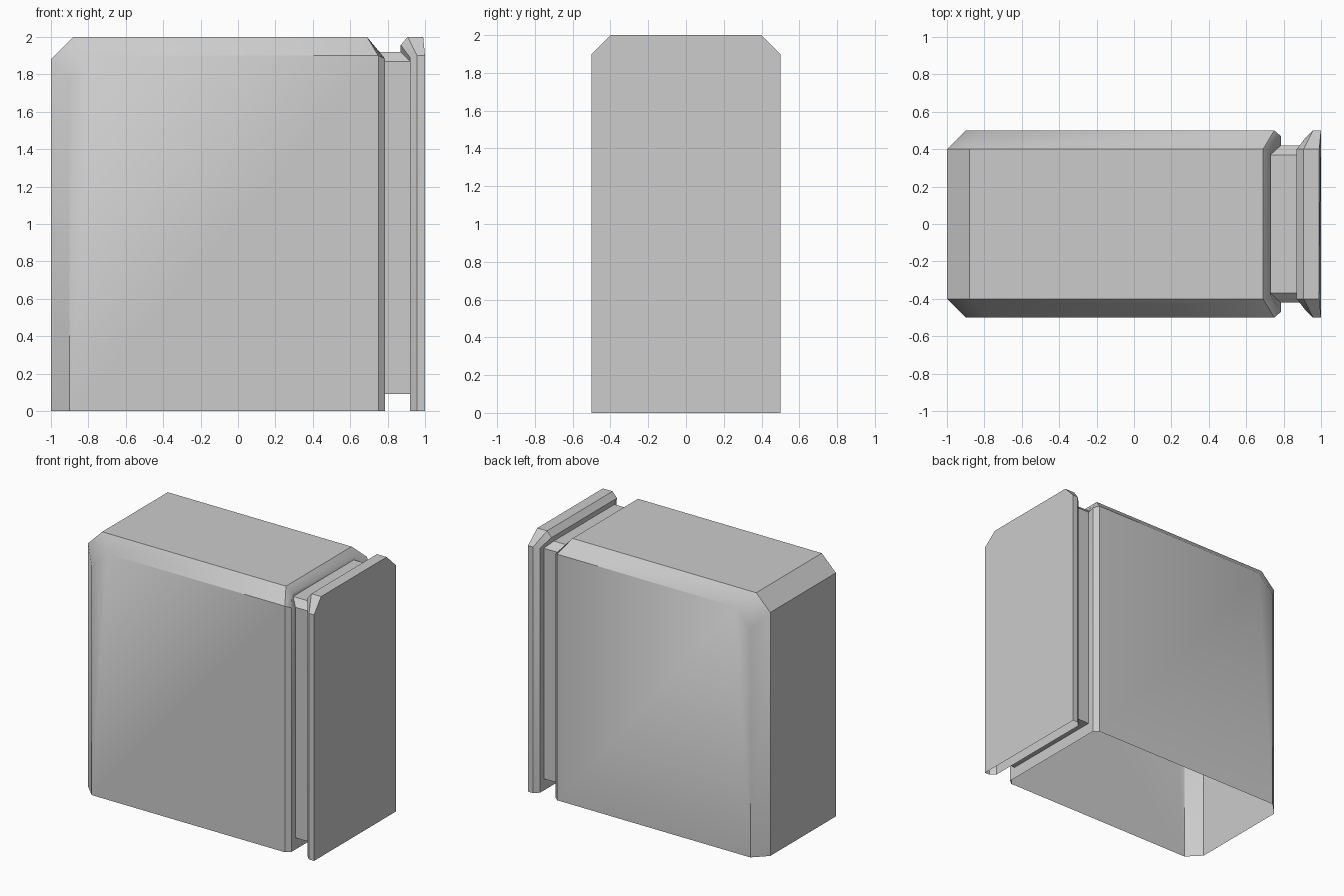
import bpy
import math

if "Cube" in bpy.data.objects:
    bpy.data.objects.remove(bpy.data.objects["Cube"])

# Each ring is (bottom, shoulder, top) on the +y side as (x, y, z); the -y side is mirrored.
def ring(bottom, shoulder, top):
    half = [bottom, shoulder, top]
    return [(x, -y, z) for x, y, z in half] + half[::-1]


def shell(name, rings, closed=(), cap_start=False, cap_end=False):
    """Loft rings along x; spans listed in 'closed' also get an underside face."""
    verts, index, faces = [], {}, []

    def add_face(points):
        face = []
        for p in points:
            if p not in index:
                index[p] = len(verts)
                verts.append(p)
            if index[p] not in face:
                face.append(index[p])
        if len(face) > 2:
            faces.append(face)

    for i, (a, b) in enumerate(zip(rings, rings[1:])):
        for k in range(6 if i in closed else 5):
            n = (k + 1) % 6
            add_face([a[k], b[k], b[n], a[n]])
    if cap_start:
        add_face(rings[0])
    if cap_end:
        add_face(rings[-1][::-1])

    mesh = bpy.data.meshes.new(name)
    mesh.from_pydata(verts, [], faces)
    obj = bpy.data.objects.new(name, mesh)
    bpy.context.collection.objects.link(obj)
    bpy.ops.object.select_all(action='DESELECT')
    obj.select_set(True)
    bpy.context.view_layer.objects.active = obj
    bpy.ops.object.shade_smooth_by_angle(angle=math.radians(35))
    return obj


# Edges of the recessed neck, shared by the parts on both sides
neck_left = ring((0.785, 0.42, 0.09), (0.785, 0.42, 1.87), (0.73, 0.37, 1.92))
neck_right = ring((0.92, 0.42, 0.09), (0.92, 0.42, 1.87), (0.87, 0.37, 1.92))

# Main casing: chamfered, open underneath, with a wall turning in to the neck
shell("casing", [
    ring((-1, 0.4, 0), (-1, 0.4, 1.88), (-1, 0.4, 1.88)),
    ring((-0.9, 0.5, 0), (-0.9, 0.5, 1.77), (-1, 0.4, 1.88)),
    ring((-0.9, 0.5, 0), (-0.77, 0.5, 1.9), (-0.88, 0.4, 2)),
    ring((0.75, 0.5, 0), (0.75, 0.5, 1.9), (0.69, 0.4, 2)),
    ring((0.785, 0.47, 0), (0.785, 0.47, 1.885), (0.73, 0.38, 1.95)),
    neck_left,
], closed=(4,), cap_start=True)

# Recessed neck: closed all the way round
shell("neck", [neck_left, neck_right], closed=(0,))

# End plate: open underneath, flat outer face
shell("end_plate", [
    neck_right,
    ring((0.92, 0.465, 0), (0.92, 0.465, 1.89), (0.87, 0.4, 1.957)),
    ring((0.957, 0.5, 0), (0.957, 0.5, 1.9), (0.907, 0.4, 2)),
    ring((1, 0.5, 0), (1, 0.5, 1.9), (0.99, 0.4, 2)),
], closed=(0,), cap_end=True)
